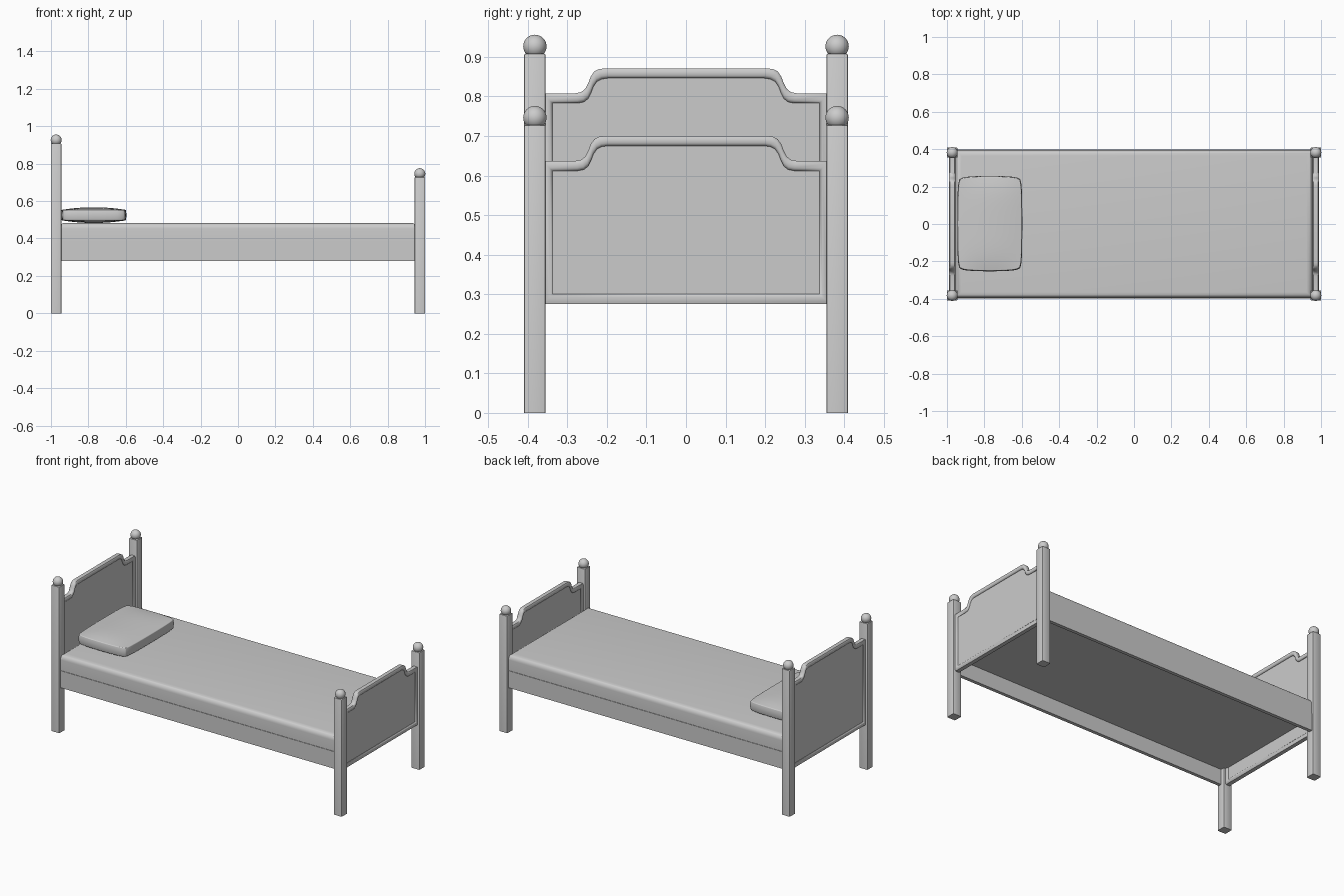
import bpy, bmesh, math
from mathutils import Vector

if "Cube" in bpy.data.objects:
    bpy.data.objects.remove(bpy.data.objects["Cube"])


def finish(name, bm, bevel=0.0, segs=2, angle=40, smooth=35):
    bmesh.ops.recalc_face_normals(bm, faces=bm.faces)
    me = bpy.data.meshes.new(name)
    bm.to_mesh(me)
    bm.free()
    ob = bpy.data.objects.new(name, me)
    bpy.context.collection.objects.link(ob)
    if bevel:
        m = ob.modifiers.new("bevel", 'BEVEL')
        m.width, m.segments = bevel, segs
        m.limit_method, m.angle_limit = 'ANGLE', math.radians(angle)
    bpy.ops.object.select_all(action='DESELECT')
    ob.select_set(True)
    bpy.context.view_layer.objects.active = ob
    bpy.ops.object.shade_smooth_by_angle(angle=math.radians(smooth))
    return ob


def box_bm(lo, hi):
    bm = bmesh.new()
    lo, hi = Vector(lo), Vector(hi)
    bmesh.ops.create_cube(bm, size=1)
    for v in bm.verts:
        v.co = Vector([(lo[i] + hi[i]) / 2 + v.co[i] * (hi[i] - lo[i]) for i in range(3)])
    return bm


def bevel_edges(bm, test, offset, segs):
    edges = [e for e in bm.edges if test(e.verts[0].co, e.verts[1].co)]
    bmesh.ops.bevel(bm, geom=edges, offset=offset, segments=segs, profile=0.5, affect='EDGES')


# Scalloped board outline in (y, z): shoulders, S-curve, raised centre
CURVE = [(0.28, 0), (0.265, 0.003), (0.254, 0.012), (0.247, 0.026),
         (0.241, 0.042), (0.232, 0.055), (0.22, 0.061), (0.205, 0.063)]


def outline(shoulder, inset):
    # Outline shrunk by inset on every side
    k = inset / 0.025
    right = [(0.363 - inset, 0.275 + inset), (0.363 - inset, shoulder - inset)]
    right += [(y - 0.007 * k, shoulder - inset + z) for y, z in CURVE]
    return right + [(-y, z) for y, z in reversed(right)]


def board(name, x, shoulder):
    # Rounded border rolling down from the frame edge to a recessed panel
    half = [(0.025, 0.008), (0.025, 0.012), (0.018, 0.0165), (0.007, 0.0165), (0.0, 0.0125)]
    section = [(i, -h) for i, h in half] + [(i, h) for i, h in reversed(half)]
    bm = bmesh.new()
    rings = [[bm.verts.new((x + dx, y, z)) for y, z in outline(shoulder, inset)]
             for inset, dx in section]
    n = len(rings[0])
    for a, b in zip(rings, rings[1:]):
        for i in range(n):
            j = (i + 1) % n
            bm.faces.new((a[i], a[j], b[j], b[i]))
    bm.faces.new(rings[0])
    bm.faces.new(rings[-1])
    finish(name, bm, smooth=60)


# Head and foot ends: board, posts and ball finials
for end, x, shoulder, top in (("head", -0.972, 0.808, 0.908), ("foot", 0.972, 0.637, 0.728)):
    board(end + "board", x, shoulder)
    for side, y in (("front", -0.382), ("back", 0.382)):
        bm = box_bm((x - 0.028, y - 0.027, 0), (x + 0.028, y + 0.027, top))
        bevel_edges(bm, lambda a, b: max(a.z, b.z) > 0.1, 0.004, 2)
        finish(f"{end}_post_{side}", bm)
        bm = bmesh.new()
        bmesh.ops.create_uvsphere(bm, u_segments=32, v_segments=16, radius=0.0295)
        bmesh.ops.translate(bm, vec=(x, y, top + 0.0185), verts=bm.verts)
        finish(f"{end}_finial_{side}", bm)

# Side rails
for side, s in (("front", -1), ("back", 1)):
    ys = sorted((s * 0.378, s * 0.399))
    finish("side_rail_" + side, box_bm((-0.95, ys[0], 0.28), (0.95, ys[1], 0.386)))

# Bed base under the mattress, between the rails
finish("bed_base", box_bm((-0.96, -0.385, 0.375), (0.96, 0.385, 0.386)))

# Mattress with soft top edges
bm = box_bm((-0.955, -0.396, 0.384), (0.955, 0.396, 0.484))
bevel_edges(bm, lambda a, b: min(a.z, b.z) > 0.4, 0.032, 6)
finish("mattress", bm)

# Pillow: rounded-corner box, domed above and below
bm = bmesh.new()
bmesh.ops.create_cube(bm, size=2)
bmesh.ops.subdivide_edges(bm, edges=bm.edges, cuts=15, use_grid_fill=True)
for v in bm.verts:
    u, w, t = v.co
    corner = 1 - 0.04 * (u * w) ** 8
    bulge = 1 - 0.015 * t * t
    v.co = (-0.771 + 0.174 * u * (1 - 0.025 * w * w) * bulge * corner,
            0.002 + 0.255 * w * (1 - 0.03 * u * u) * bulge * corner,
            0.525 + t * (0.028 + 0.014 * (1 - u * u) * (1 - w ** 4)))
finish("pillow", bm, 0.008, 4, 45, 60)
